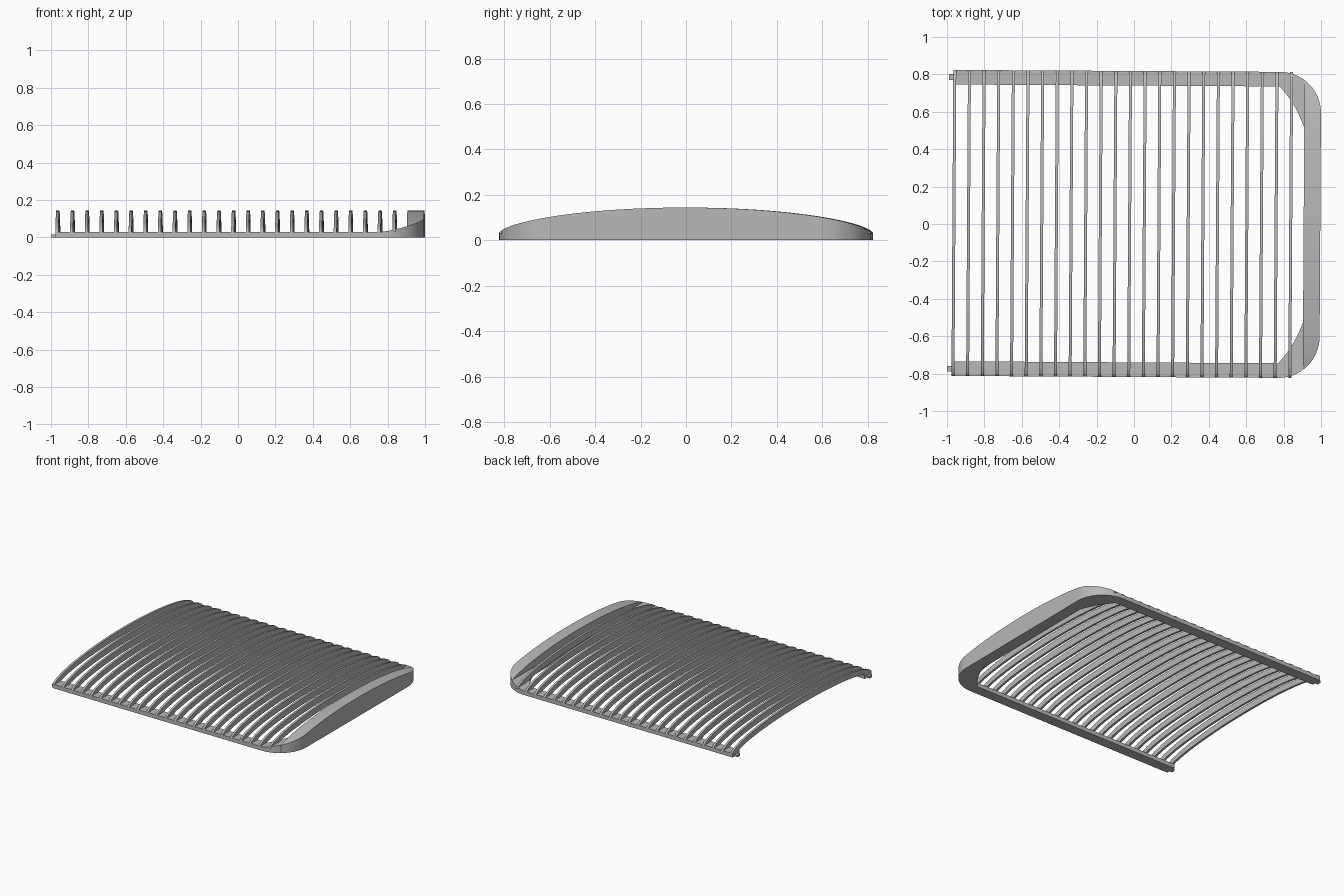
import bpy
import bmesh
from math import sin, cos, pi, sqrt

if "Cube" in bpy.data.objects:
    bpy.data.objects.remove(bpy.data.objects["Cube"], do_unlink=True)

HALF, RAIL_Z, TOP_Z = 0.818, 0.03, 0.144   # arch half span, foot and crown heights
RAIL_IN = 0.74                             # inner side of the rails
WALL_X, END_X, R = 0.907, 0.996, 0.22      # end wall and its corner radius
CX, CY = END_X - R, HALF - R               # corner centre
TWIST = -0.006                             # slight turn of the whole grille

gray = bpy.data.materials.new("plain_gray")
gray.use_nodes = True
color = (0.48, 0.48, 0.48, 1)
gray.diffuse_color = color
gray.node_tree.nodes["Principled BSDF"].inputs["Base Color"].default_value = color


def arch(y):
    return RAIL_Z + (TOP_Z - RAIL_Z) * max(0, 1 - (y / HALF) ** 2) ** 0.6


def loft(name, sections):
    """Join four-point sections into a closed bar."""
    bm = bmesh.new()
    rings = [[bm.verts.new(p) for p in s] for s in sections]
    for a, b in zip(rings, rings[1:]):
        for i in range(4):
            j = (i + 1) % 4
            bm.faces.new((a[i], a[j], b[j], b[i]))
    bm.faces.new(rings[0])
    bm.faces.new(rings[-1])
    bmesh.ops.recalc_face_normals(bm, faces=bm.faces)
    mesh = bpy.data.meshes.new(name)
    bm.to_mesh(mesh)
    bm.free()
    mesh.materials.append(gray)
    obj = bpy.data.objects.new(name, mesh)
    bpy.context.collection.objects.link(obj)
    obj.rotation_euler.z = TWIST
    bpy.ops.object.select_all(action='DESELECT')
    obj.select_set(True)
    bpy.context.view_layer.objects.active = obj
    bpy.ops.object.shade_smooth_by_angle(angle=0.5)
    return obj


def bar(name, x0, x1, y0, y1, z):
    return loft(name, [[(x, y0, 0), (x, y1, 0), (x, y1, z), (x, y0, z)]
                       for x in (x0, x1)])


# Arched ribs
STEPS = 40
for n in range(24):
    x = -0.963 + n * 0.0783
    sections = []
    for k in range(STEPS + 1):
        a = pi * k / STEPS
        rise = max(0, sin(a)) ** 1.2
        yo, zo = -HALF * cos(a), RAIL_Z + (TOP_Z - RAIL_Z) * rise
        yi, zi = -0.755 * cos(a), 0.02 + 0.075 * rise
        l, r = x - 0.008, x + 0.008
        sections.append([(l, yo, zo), (r, yo, zo), (r, yi, zi), (l, yi, zi)])
    loft(f"rib_{n + 1}", sections)

# Rails, end pegs and rounded corners on both sides
for side, s in (("left_back", 1), ("right_front", -1)):
    bar(f"{side}_rail", -0.971, CX, s * RAIL_IN, s * HALF, RAIL_Z)
    bar(f"{side}_peg", -0.995, -0.96, s * 0.765, s * 0.795, 0.016)
    sections = []
    for k in range(13):
        t = k / 12
        x = CX + (WALL_X - CX) * t
        yo = CY + sqrt(R * R - (x - CX) ** 2)
        yi = RAIL_IN - 0.22 * (0.7 * t + 0.3 * t ** 3)
        z = arch(yo)
        sections.append([(x, s * yi, 0), (x, s * yo, 0),
                         (x, s * yo, z), (x, s * yi, z)])
    loft(f"{side}_corner", sections)

# End wall with an arched top and rounded plan
span = CY + sqrt(R * R - (WALL_X - CX) ** 2)
sections = []
for k in range(65):
    y = -span * cos(pi * k / 64)
    xo = CX + sqrt(R * R - max(0, abs(y) - CY) ** 2)
    xo = max(xo, WALL_X + 0.0005)
    z = arch(y)
    sections.append([(WALL_X, y, 0), (xo, y, 0), (xo, y, z), (WALL_X, y, z)])
loft("end_wall", sections)
